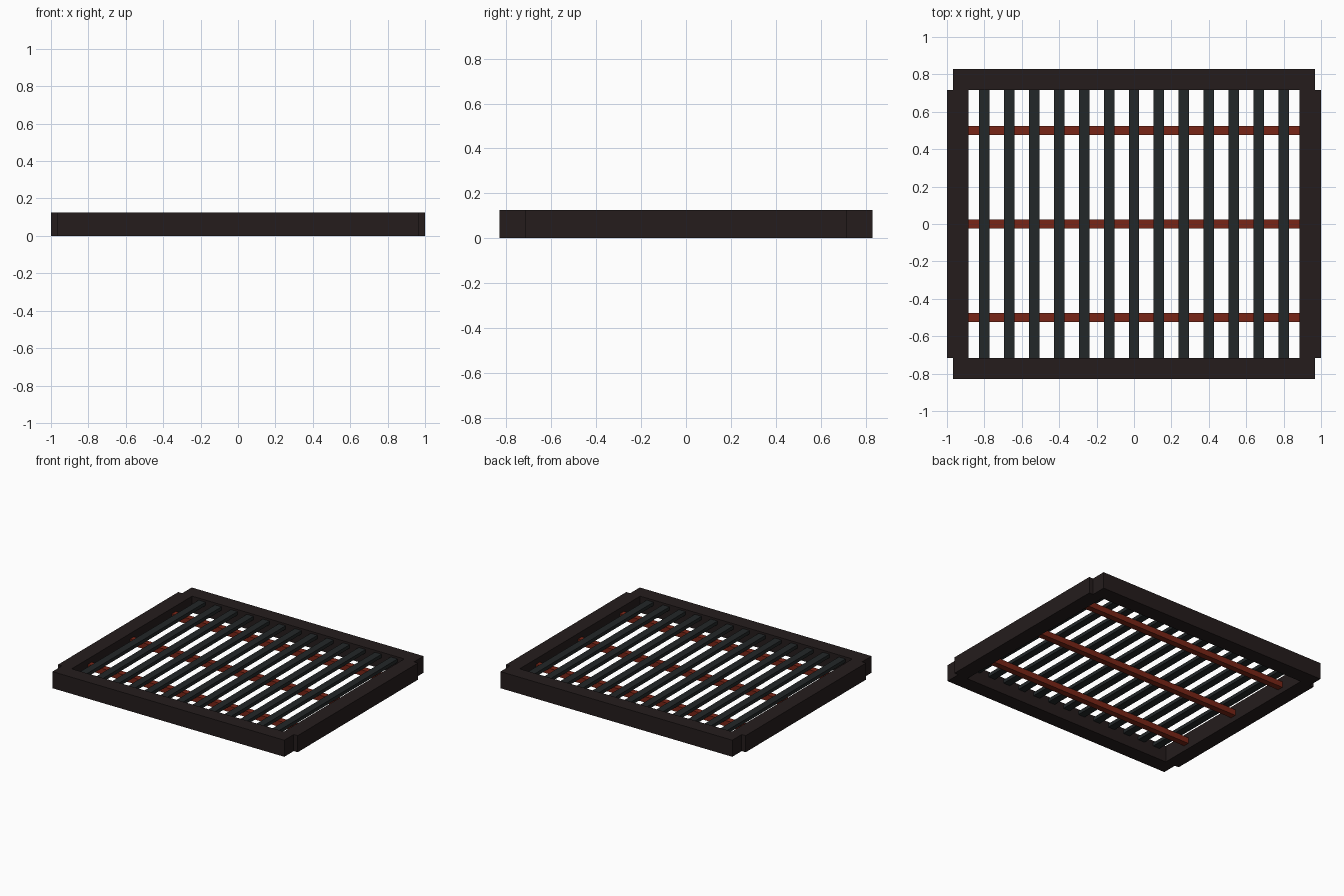
import bpy
import bmesh
from mathutils import Matrix, Vector

if "Cube" in bpy.data.objects:
    bpy.data.objects.remove(bpy.data.objects["Cube"])


def material(name, rgb):
    mat = bpy.data.materials.new(name)
    mat.diffuse_color = (*rgb, 1.0)
    mat.use_nodes = True
    mat.node_tree.nodes["Principled BSDF"].inputs["Base Color"].default_value = mat.diffuse_color
    return mat


def box(name, x, y, z, mat):
    """Box from (min, max) ranges on each axis."""
    lo, hi = Vector((x[0], y[0], z[0])), Vector((x[1], y[1], z[1]))
    bm = bmesh.new()
    bmesh.ops.create_cube(bm, size=1.0, matrix=Matrix.Translation((lo + hi) / 2) @ Matrix.Diagonal((*(hi - lo), 1.0)))
    mesh = bpy.data.meshes.new(name)
    bm.to_mesh(mesh)
    bm.free()
    mesh.materials.append(mat)
    obj = bpy.data.objects.new(name, mesh)
    bpy.context.collection.objects.link(obj)
    return obj


frame_mat = material("dark_frame", (0.018, 0.012, 0.012))
slat_mat = material("charcoal_slats", (0.016, 0.020, 0.021))
bar_mat = material("rust_bars", (0.19, 0.018, 0.008))

HEIGHT = 0.125
INNER_X, INNER_Y = 0.885, 0.717
SLAT_BOTTOM, SLAT_TOP = 0.084, 0.110

# Frame: long front/back rails, side rails stepped out between them
box("front_rail", (-0.967, 0.967), (-0.83, -INNER_Y), (0, HEIGHT), frame_mat)
box("back_rail", (-0.967, 0.967), (INNER_Y, 0.83), (0, HEIGHT), frame_mat)
box("left_rail", (-1.0, -INNER_X), (-INNER_Y, INNER_Y), (0, HEIGHT), frame_mat)
box("right_rail", (INNER_X, 1.0), (-INNER_Y, INNER_Y), (0, HEIGHT), frame_mat)

# Slats running front to back
for i in range(13):
    x = (i - 6) * 0.1335
    box(f"slat_{i + 1}", (x - 0.028, x + 0.028), (-INNER_Y, INNER_Y), (SLAT_BOTTOM, SLAT_TOP), slat_mat)

# Cross bars supporting the slats from below
for i, y in enumerate((-0.5, 0.0, 0.5)):
    box(f"cross_bar_{i + 1}", (-INNER_X, INNER_X), (y - 0.023, y + 0.023), (0.04, SLAT_BOTTOM), bar_mat)
